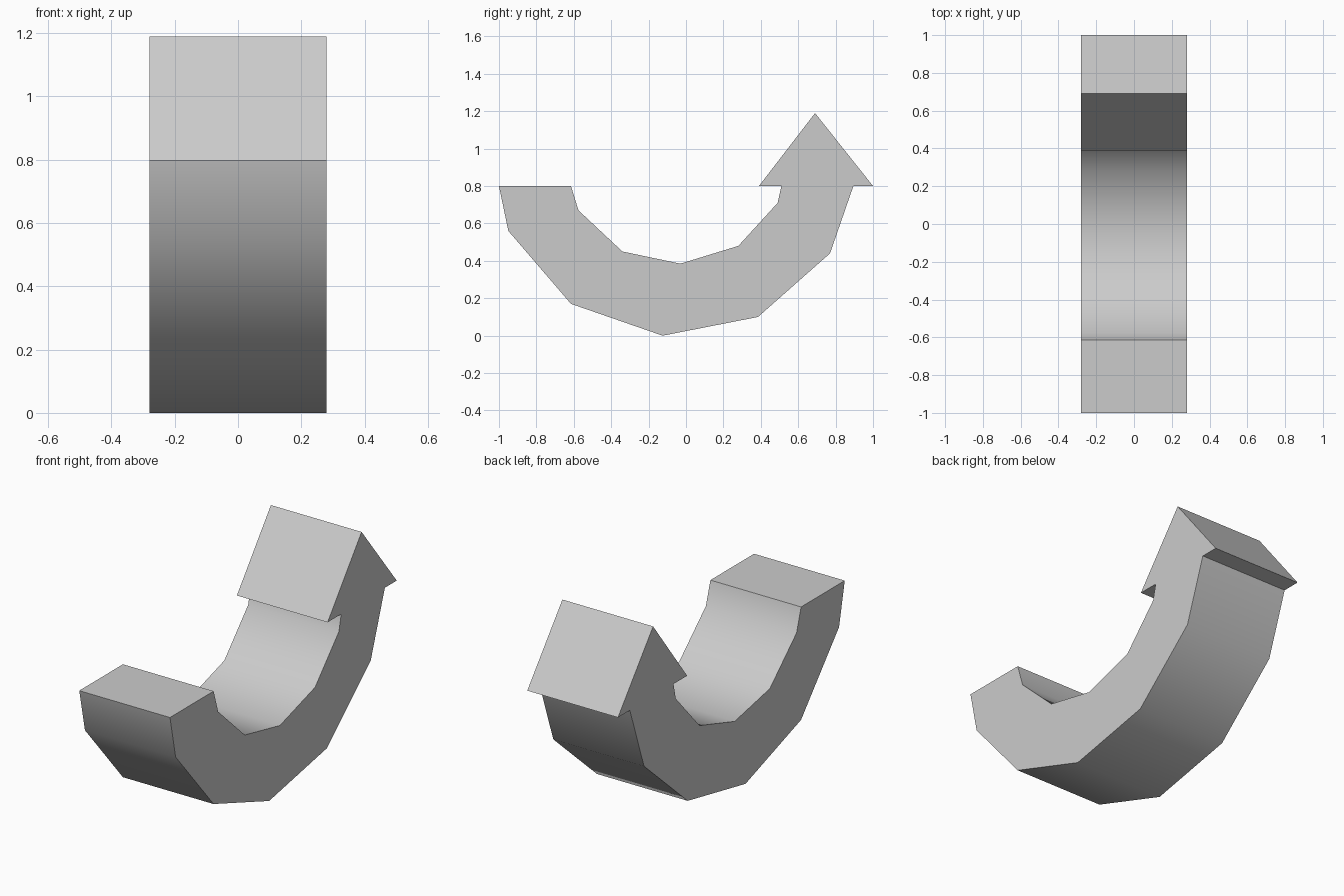
import bpy, bmesh, math

cube = bpy.data.objects.get("Cube")
if cube:
    bpy.data.objects.remove(cube, do_unlink=True)

HALF_WIDTH = 0.28

# Side outline (y, z): outer bend, arrow head, inner bend
outer_bend = [(-1, 0.8), (-0.95, 0.56), (-0.615, 0.17), (-0.125, 0),
              (0.385, 0.1), (0.77, 0.44), (0.895, 0.8)]
head = [(1, 0.8), (0.69, 1.19), (0.39, 0.8)]
inner_bend = [(0.51, 0.8), (0.49, 0.71), (0.28, 0.48), (-0.03, 0.385),
              (-0.34, 0.45), (-0.575, 0.67), (-0.615, 0.8)]

# Single grey finish
grey = bpy.data.materials.new("grey")
grey.use_nodes = True
color = (0.6, 0.6, 0.6, 1)
grey.diffuse_color = color
grey.node_tree.nodes["Principled BSDF"].inputs["Base Color"].default_value = color

# Extrude the outline across the width
bm = bmesh.new()
side = bm.faces.new([bm.verts.new((-HALF_WIDTH, y, z))
                     for y, z in outer_bend + head + inner_bend])
result = bmesh.ops.extrude_face_region(bm, geom=[side], use_keep_orig=True)
far_verts = [g for g in result["geom"] if isinstance(g, bmesh.types.BMVert)]
bmesh.ops.translate(bm, verts=far_verts, vec=(2 * HALF_WIDTH, 0, 0))
bmesh.ops.recalc_face_normals(bm, faces=bm.faces[:])
mesh = bpy.data.meshes.new("curved_arrow")
bm.to_mesh(mesh)
bm.free()
mesh.materials.append(grey)

# Smooth bends, crisp ends and sides
arrow = bpy.data.objects.new("curved_arrow", mesh)
bpy.context.collection.objects.link(arrow)
bpy.ops.object.select_all(action="DESELECT")
arrow.select_set(True)
bpy.context.view_layer.objects.active = arrow
bpy.ops.object.shade_smooth_by_angle(angle=math.radians(40))
